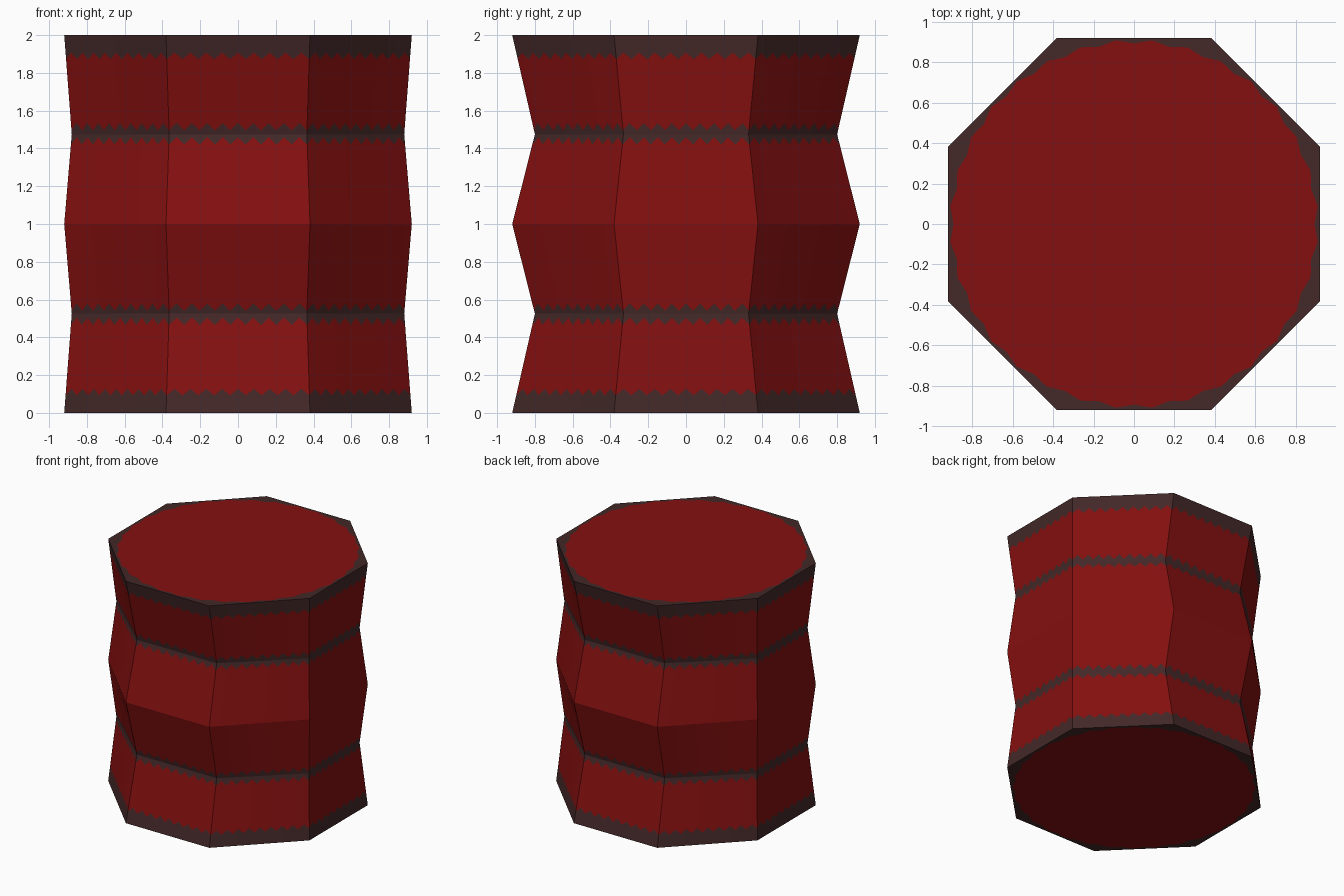
import bpy
import math

if "Cube" in bpy.data.objects:
    bpy.data.objects.remove(bpy.data.objects["Cube"])

APOTHEM = 0.92
SIDES = 8
COLS = 18      # columns per side: nine teeth
# rings: height, x half-width, y half-width
RINGS = [(0, .92, .92), (.525, .88, .80), (1, .92, .92), (1.475, .88, .80), (2, .92, .92)]
# strip borders: height, tooth size, colour slot of the strip above (0 red, 1 dark)
BORDERS = [(0, 0, 1), (.11, .018, 0), (.485, .02, 1), (.525, 0, 1), (.56, .02, 0),
           (1, 0, 0), (1.44, .02, 1), (1.475, 0, 1), (1.515, .02, 0), (1.89, .018, 1), (2, 0, 1)]


def material(name, rgb):
    m = bpy.data.materials.new(name)
    m.diffuse_color = (*rgb, 1)
    m.use_nodes = True
    m.node_tree.nodes["Principled BSDF"].inputs["Base Color"].default_value = m.diffuse_color
    return m


MATS = [material("barrel red", (.235, .005, .005)),
        material("dark rim brown", (.056, .021, .021))]


def add_object(name, verts, faces, slots):
    mesh = bpy.data.meshes.new(name)
    mesh.from_pydata(verts, [], faces)
    for m in MATS:
        mesh.materials.append(m)
    for p, s in zip(mesh.polygons, slots):
        p.material_index = s
    mesh.update()
    ob = bpy.data.objects.new(name, mesh)
    bpy.context.collection.objects.link(ob)
    return ob


def half_widths(z):
    for (z0, x0, y0), (z1, x1, y1) in zip(RINGS, RINGS[1:]):
        if z <= z1:
            t = (z - z0) / (z1 - z0)
            return x0 + (x1 - x0) * t, y0 + (y1 - y0) * t
    return RINGS[-1][1:]


def wall_point(k, z):
    """Point on the octagonal wall at column k and height z."""
    side, u = divmod(k, COLS)
    u /= COLS
    r = 1 / math.cos(math.pi / SIDES)
    a0 = (side - .5) * math.tau / SIDES
    a1 = a0 + math.tau / SIDES
    x = r * (math.cos(a0) * (1 - u) + math.cos(a1) * u)
    y = r * (math.sin(a0) * (1 - u) + math.sin(a1) * u)
    hx, hy = half_widths(z)
    return (x * hx, y * hy, z)


# Pinched octagonal wall with toothed dark bands
n = SIDES * COLS
verts, faces, slots = [], [], []
for z, tooth, _ in BORDERS:
    verts += [wall_point(k, z + (tooth if k % 2 else -tooth)) for k in range(n)]
for b in range(len(BORDERS) - 1):
    for k in range(n):
        j = (k + 1) % n
        faces.append((b * n + k, b * n + j, (b + 1) * n + j, (b + 1) * n + k))
        slots.append(BORDERS[b][2])
add_object("barrel_wall", verts, faces, slots)


def lid(name, z, up):
    """Octagonal lid: toothed red disc and dark corners."""
    m = 64
    verts, faces, slots = [(0, 0, z)], [], []
    step = math.tau / SIDES
    for i in range(m):
        a = math.tau * i / m
        off = (a + step / 2) % step - step / 2
        outer = APOTHEM / math.cos(off)
        if i % 8 == 4:
            outer = APOTHEM / math.cos(step / 2)
        for r in (.912 if i % 2 else .892, outer):
            verts.append((r * math.cos(a), r * math.sin(a), z))
    for i in range(m):
        a, b = 1 + 2 * i, 1 + 2 * ((i + 1) % m)
        for f, s in (((0, a, b), 0), ((a, a + 1, b + 1, b), 1)):
            faces.append(f if up else f[::-1])
            slots.append(s)
    add_object(name, verts, faces, slots)


lid("barrel_top", 2, True)
lid("barrel_bottom", 0, False)
